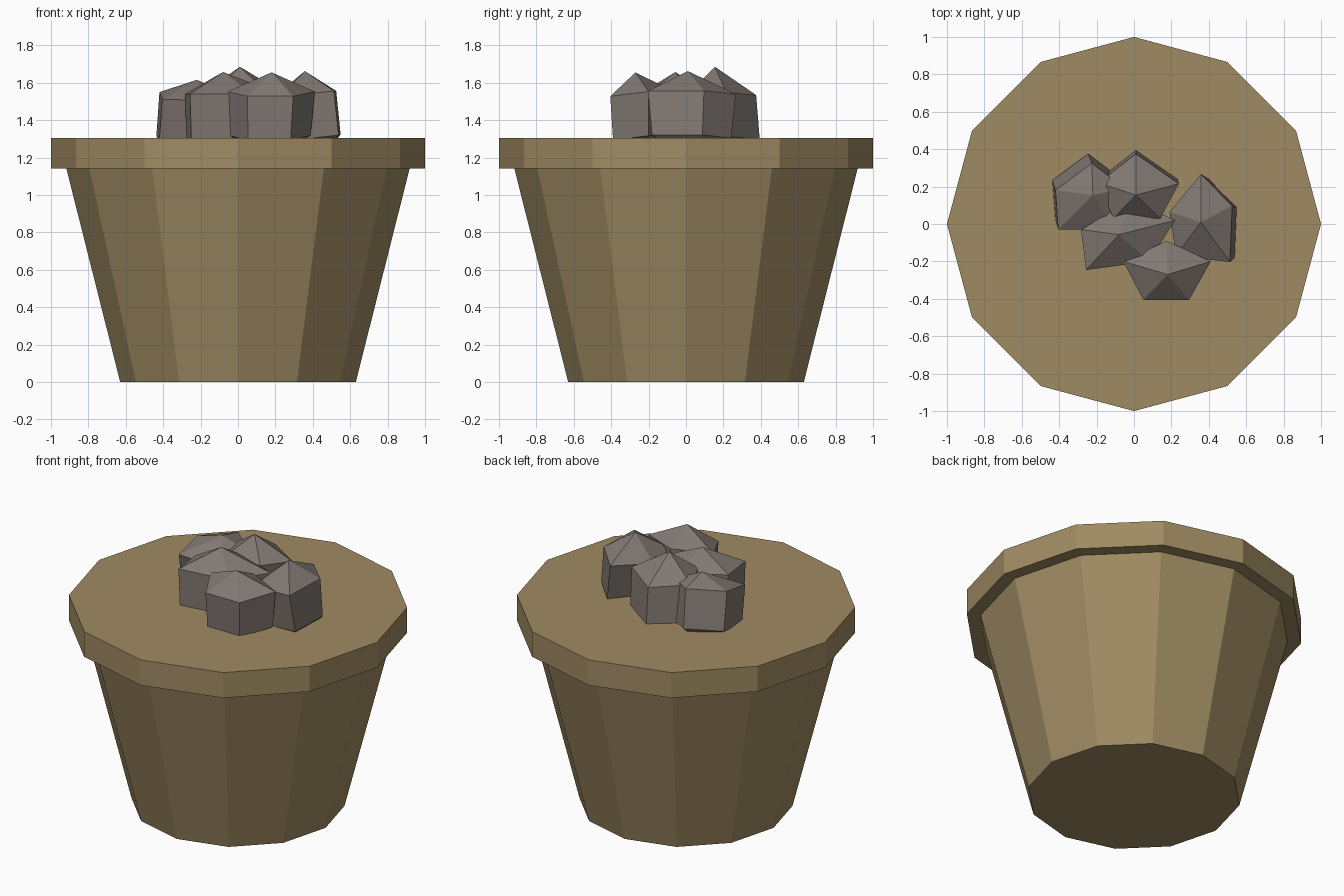
import bpy, bmesh, math
from mathutils import Vector

if "Cube" in bpy.data.objects:
    bpy.data.objects.remove(bpy.data.objects["Cube"])


def material(name, rgb):
    m = bpy.data.materials.new(name)
    m.diffuse_color = (*rgb, 1)
    m.use_nodes = True
    m.node_tree.nodes["Principled BSDF"].inputs["Base Color"].default_value = m.diffuse_color
    return m


CLAY = material("tan_clay", (0.35, 0.26, 0.125))
STONE = material("grey_stone", (0.22, 0.19, 0.17))


def make_object(name, bm, mat):
    bmesh.ops.recalc_face_normals(bm, faces=bm.faces)
    me = bpy.data.meshes.new(name)
    bm.to_mesh(me)
    bm.free()
    me.materials.append(mat)
    ob = bpy.data.objects.new(name, me)
    bpy.context.collection.objects.link(ob)
    return ob


def lathe(name, profile, mat, sides=12):
    """Closed faceted solid from (radius, z) rings."""
    bm = bmesh.new()
    rings = [[bm.verts.new((r * math.cos(math.tau * i / sides),
                            r * math.sin(math.tau * i / sides), z))
              for i in range(sides)] for r, z in profile]
    for a, b in zip(rings, rings[1:]):
        for i in range(sides):
            j = (i + 1) % sides
            bm.faces.new((a[i], a[j], b[j], b[i]))
    bm.faces.new(rings[0])
    bm.faces.new(rings[-1])
    return make_object(name, bm, mat)


def rock(name, apex, ring, ring_z, lean=(0, 0), tilt=(0, 0), taper=0.97):
    """Five-sided boulder: pointed top, two rings, pointed base.
    lean shifts the lower ring, tilt slopes both rings in x and y."""
    bm = bmesh.new()
    c = sum((Vector(p) for p in ring), Vector((0, 0))) / len(ring)
    upper, lower = [], []
    for p in ring:
        d = Vector(p) - c
        dz = d.dot(Vector(tilt))
        q = c + d * taper + Vector(lean)
        upper.append(bm.verts.new((*p, ring_z + dz)))
        lower.append(bm.verts.new((*q, ring_z - 0.235 + dz)))
    top = bm.verts.new(apex)
    base = bm.verts.new((*(c + Vector(lean) * 1.5), ring_z - 0.35))
    n = len(ring)
    for i in range(n):
        j = (i + 1) % n
        bm.faces.new((top, upper[i], upper[j]))
        bm.faces.new((upper[i], lower[i], lower[j], upper[j]))
        bm.faces.new((base, lower[j], lower[i]))
    return make_object(name, bm, STONE)


# Tapered pot and its overhanging rim
lathe("pot_body", [(0.63, 0), (0.92, 1.15)], CLAY)
lathe("pot_rim", [(1, 1.14), (1, 1.305)], CLAY)

# Pile of stones on top
rock("stone_back_left", (-0.22, 0.155, 1.615),
     [(-0.225, 0.325), (-0.42, 0.18), (-0.405, -0.03), (-0.10, -0.03), (-0.05, 0.19)],
     1.535, lean=(-0.02, 0.055), tilt=(-0.03, 0.18), taper=0.98)
rock("stone_back", (0.01, 0.155, 1.685),
     [(0.01, 0.375), (-0.19, 0.22), (-0.11, 0.03), (0.14, 0.03), (0.24, 0.215)],
     1.55, lean=(0, 0.025), tilt=(0, -0.08))
rock("stone_middle", (-0.08, -0.057, 1.657),
     [(-0.02, 0.13), (-0.283, -0.03), (-0.256, -0.246), (0.08, -0.20), (0.22, 0.02)],
     1.54)
rock("stone_front", (0.18, -0.27, 1.655),
     [(0.175, -0.09), (-0.058, -0.20), (0.05, -0.405), (0.295, -0.405), (0.41, -0.20)],
     1.545, lean=(-0.005, 0.005), tilt=(0, 0.12), taper=0.93)
rock("stone_right", (0.357, 0.01, 1.662),
     [(0.358, 0.267), (0.19, 0.064), (0.225, -0.17), (0.513, -0.203), (0.525, 0.096)],
     1.54, lean=(0.04, 0), tilt=(0.1, 0), taper=0.9)
